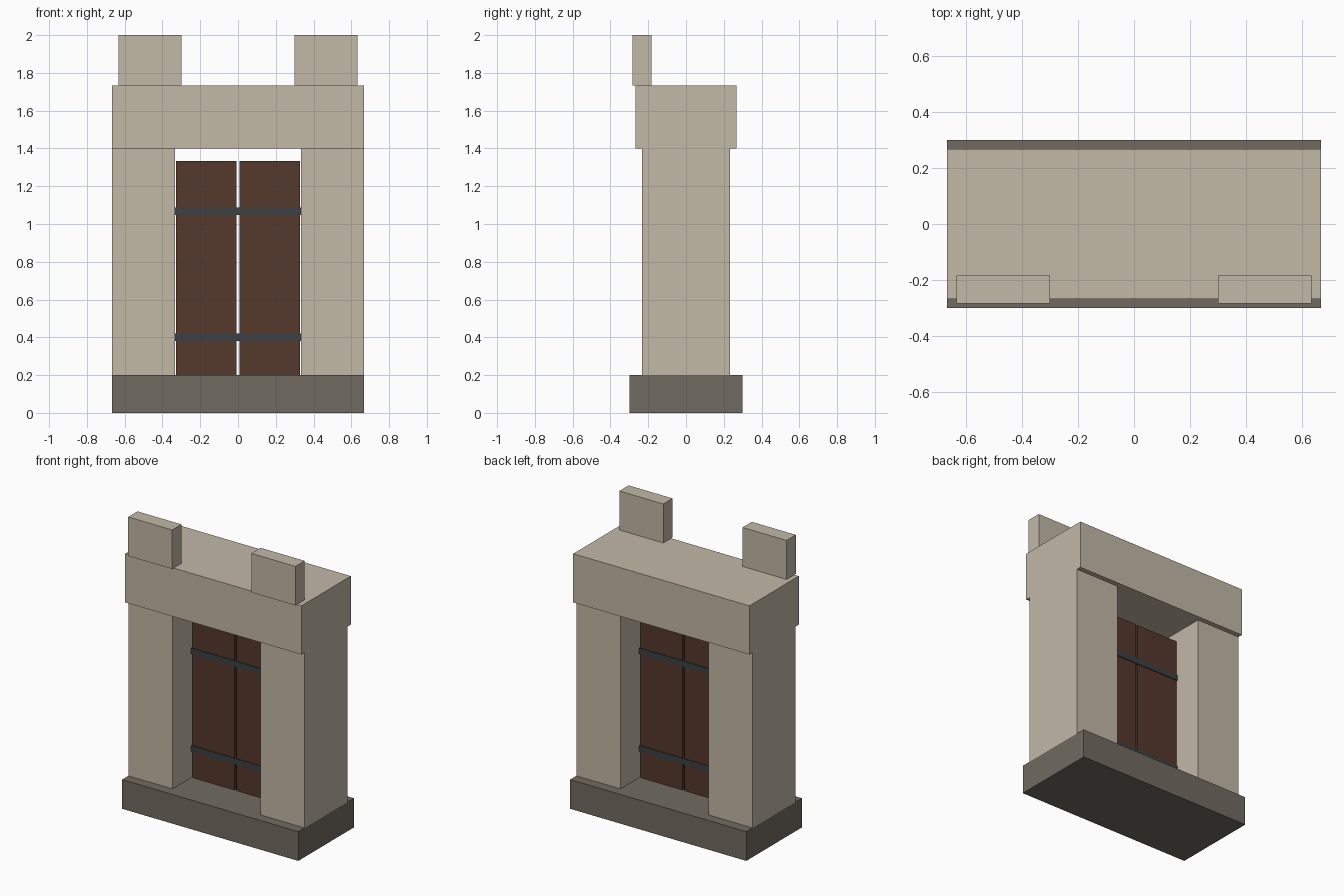
import bpy

if "Cube" in bpy.data.objects:
    bpy.data.objects.remove(bpy.data.objects["Cube"])


def material(name, rgb):
    m = bpy.data.materials.new(name)
    m.diffuse_color = (*rgb, 1)
    m.use_nodes = True
    m.node_tree.nodes["Principled BSDF"].inputs["Base Color"].default_value = m.diffuse_color
    return m


STONE = material("pale_stone", (0.54, 0.48, 0.38))
DARK = material("dark_stone", (0.165, 0.145, 0.117))
WOOD = material("wood", (0.09, 0.04, 0.025))
IRON = material("iron", (0.045, 0.052, 0.058))


def box(name, x, y, z, mat):
    """Box spanning the (min, max) range on each axis."""
    ranges = (x, y, z)
    bpy.ops.mesh.primitive_cube_add(size=1, location=[(a + b) / 2 for a, b in ranges])
    ob = bpy.context.object
    ob.name = name
    ob.scale = [b - a for a, b in ranges]
    bpy.ops.object.transform_apply(location=False, rotation=False, scale=True)
    ob.data.materials.append(mat)
    return ob


def pair(name, x, y, z, mat):
    """Box on the right plus its mirror on the left."""
    box(name + "_right", x, y, z, mat)
    box(name + "_left", (-x[1], -x[0]), y, z, mat)


# Plinth and lintel
box("plinth", (-0.667, 0.667), (-0.3, 0.3), (0, 0.2), DARK)
box("lintel", (-0.667, 0.667), (-0.267, 0.267), (1.4, 1.733), STONE)

# Pillars, parapet blocks and door leaves
pair("pillar", (0.333, 0.667), (-0.233, 0.233), (0.2, 1.4), STONE)
pair("parapet_block", (0.3, 0.633), (-0.283, -0.183), (1.733, 2.0), STONE)
pair("door_leaf", (0.007, 0.327), (-0.027, 0.027), (0.2, 1.333), WOOD)

# Iron straps across both leaves
for label, z in (("lower", 0.4), ("upper", 1.067)):
    box(label + "_door_strap", (-0.333, 0.333), (-0.033, 0.033), (z - 0.02, z + 0.02), IRON)
